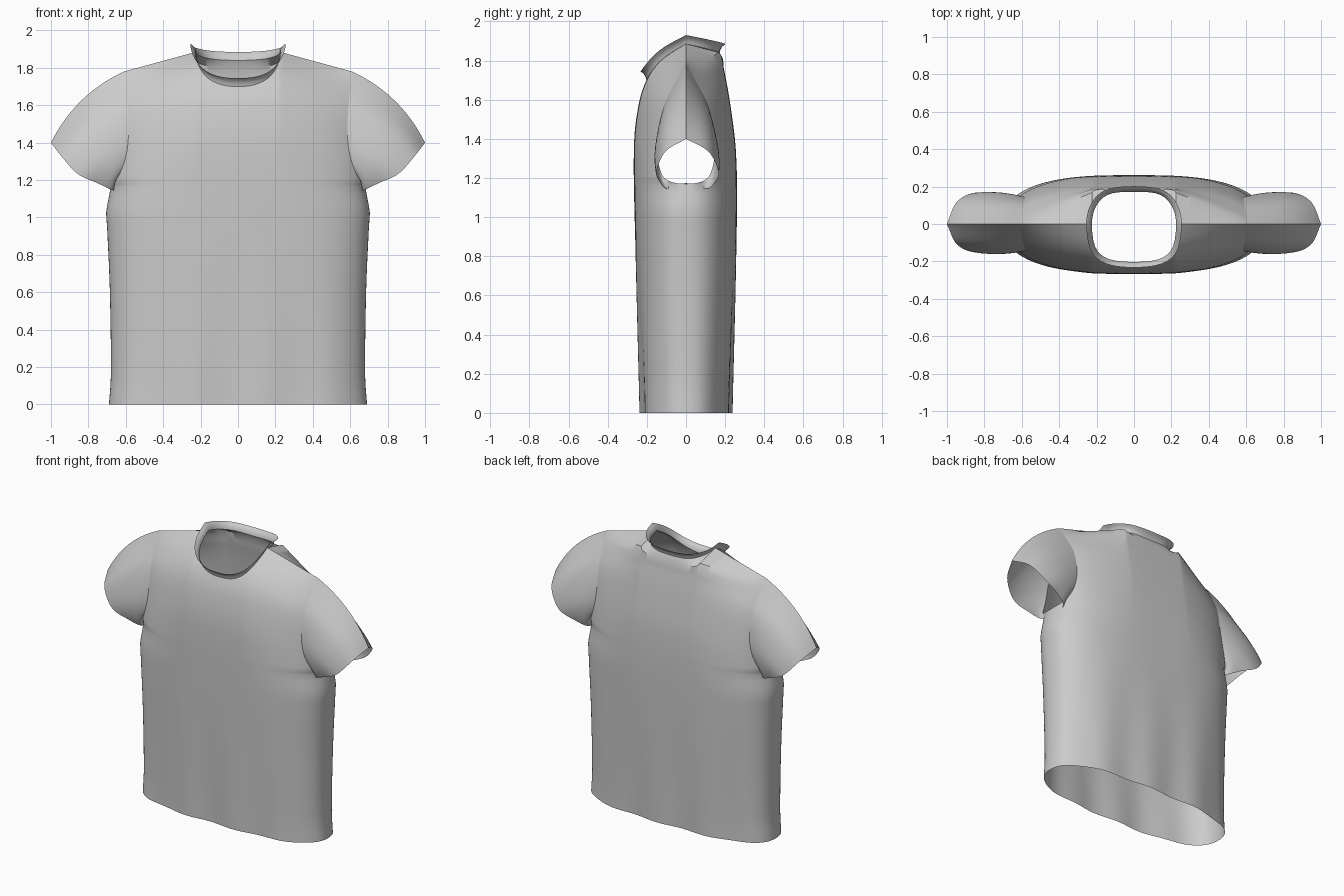
import bpy, bmesh, math
from mathutils import Vector

if "Cube" in bpy.data.objects:
    bpy.data.objects.remove(bpy.data.objects["Cube"])


def curve(table, x):
    """Smooth interpolation through (x, value) pairs."""
    n = len(table)
    x = min(max(x, table[0][0]), table[-1][0])
    i = 0
    while i < n - 2 and x > table[i + 1][0]:
        i += 1

    def slope(k):
        a, b = table[max(k - 1, 0)], table[min(k + 1, n - 1)]
        return (b[1] - a[1]) / (b[0] - a[0])
    (x0, y0), (x1, y1) = table[i], table[i + 1]
    h = x1 - x0
    t = (x - x0) / h
    return (y0 * (1 + 2 * t) * (1 - t) ** 2 + y1 * t * t * (3 - 2 * t)
            + h * slope(i) * t * (1 - t) ** 2 + h * slope(i + 1) * t * t * (t - 1))


def make_object(name, grids, angle=40):
    """Mesh from one or more grids (lists of rows of points), seams welded."""
    bm = bmesh.new()
    for rows, flip in grids:
        vs = [[bm.verts.new(p) for p in row] for row in rows]
        for r0, r1 in zip(vs, vs[1:]):
            for i in range(len(r0) - 1):
                f = [r0[i], r0[i + 1], r1[i + 1], r1[i]]
                bm.faces.new(f[::-1] if flip else f)
    bmesh.ops.remove_doubles(bm, verts=bm.verts, dist=0.0005)
    me = bpy.data.meshes.new(name)
    bm.to_mesh(me)
    bm.free()
    ob = bpy.data.objects.new(name, me)
    bpy.context.collection.objects.link(ob)
    bpy.ops.object.select_all(action='DESELECT')
    ob.select_set(True)
    bpy.context.view_layer.objects.active = ob
    bpy.ops.object.shade_smooth_by_angle(angle=math.radians(angle))
    return ob


# Garment measurements
PIT, NECK_Z, TIP_X, TIP_Z = 1.17, 1.885, 0.61, 1.78
UN = 0.225 / TIP_X                      # neck corner as a fraction of the width
WIDTH = [(0, .69), (.15, .68), (.6, .685), (.95, .7), (1.03, .705), (1.1, .692), (PIT, .68)]
ARMHOLE = [(PIT, .68), (1.185, .665), (1.22, .64), (1.3, .607), (1.4, .588), (1.55, .587), (TIP_Z, TIP_X)]
# Depth against distance below the shoulder line, at the neck and at the shoulder tip
NECK_DEPTH = {-1: [(0, 0), (.05, .085), (.1, .145), (.18, .2), (.3, .24), (.5, .265), (.9, .262), (1.885, .23)],
              1: [(0, 0), (.02, .09), (.045, .172), (.12, .192), (.3, .225), (.55, .255), (.9, .26), (1.885, .23)]}
TIP_DEPTH = [(0, 0), (.1, .09), (.2, .165), (.36, .212), (.6, .245), (.9, .257), (1.78, .23)]


def body(u, t, side):
    """Point on the torso: u across, t from -1 hem to 0 armpit to 1 shoulder/neck."""
    k = abs(u)
    xt = k * TIP_X
    blend = max(0, (k - UN) / (1 - UN))
    zs = NECK_Z + (TIP_Z - NECK_Z) * blend
    if t <= 0:
        z = PIT * (1 + t)
        a = w = curve(WIDTH, z)
    else:
        drop = .185 if side < 0 else .045
        top = zs - drop * math.sqrt(max(0, 1 - (k / UN) ** 2.5)) if k < UN else zs
        z = PIT + (top - PIT) * t
        a = curve(ARMHOLE, PIT + (TIP_Z - PIT) * t)
        w = .68 + .01 * min(1, t * 20)
    x = a * u
    g = max(0, 1 - (abs(x) / w) ** 3) ** (1 / 2.4)
    d = curve(NECK_DEPTH[side], zs - z) * (1 - blend) + curve(TIP_DEPTH, zs - z) * blend
    # soft vertical folds near the hem
    fold = .008 * math.sin(17 * x + .6 * side) * max(0, 1 - z / .9)
    return Vector((x, side * g * (d + fold), z))


# Torso: front and back panels
half = [UN * math.sin(math.pi / 2 * i / 12) for i in range(13)]
half += [UN + (1 - UN) * math.sin(math.pi / 2 * i / 22) for i in range(1, 23)]
us = [-u for u in half[:0:-1]] + half
TS = [(i / 26) ** 1.6 for i in range(27)]
ts = [-1 + i / 24 for i in range(24)] + TS
make_object("shirt_body", [([[body(u, t, s) for u in us] for t in ts], s > 0) for s in (-1, 1)])

# Sleeves: loft from the armhole to the cuff, mirrored
CUFF = [(.67, 0, 1.175), (.665, .1, 1.145), (.755, .145, 1.185), (.86, .158, 1.235), (.95, .11, 1.335), (1, 0, 1.4)]
cuff = [[(i / 5, p[c]) for i, p in enumerate(CUFF)] for c in range(3)]


def sleeve_row(v):
    row = []
    for side in (-1, 1):
        for i, t in enumerate(TS if side < 0 else TS[::-1]):
            q = (i if side < 0 else 26 - i) / 26
            p0 = body(1, t, side)
            p2 = Vector([curve(c, q) for c in cuff])
            p2.y = p2.y * side + .008 * math.sin(math.pi * q)
            bulge = Vector((.065 * q, side * .025 * math.sin(math.pi * q), .07 * q * q))
            p1 = (p0 + p2) / 2 + bulge
            row.append(p0 * (1 - v) ** 2 + p1 * 2 * v * (1 - v) + p2 * v * v)
    return row


sleeves = make_object("sleeves", [([sleeve_row(j / 14) for j in range(15)], True)], 60)
sleeves.modifiers.new("Mirror", 'MIRROR')

# Collar: band flaring up and out from the neck seam
neck_us = [u for u in us if abs(u) <= UN + 1e-6]
seam = [body(u, 1, -1) for u in neck_us] + [body(u, 1, 1) for u in neck_us[::-1]]


def flare(p, out, up):
    d = Vector((p.x, p.y, 0)).normalized()
    return p + d * out + Vector((0, 0, up))


make_object("collar", [([[flare(p, o, h) for p in seam]
                         for o, h in ((0, 0), (.004, .016), (.014, .032), (.03, .045))], False)], 60)
